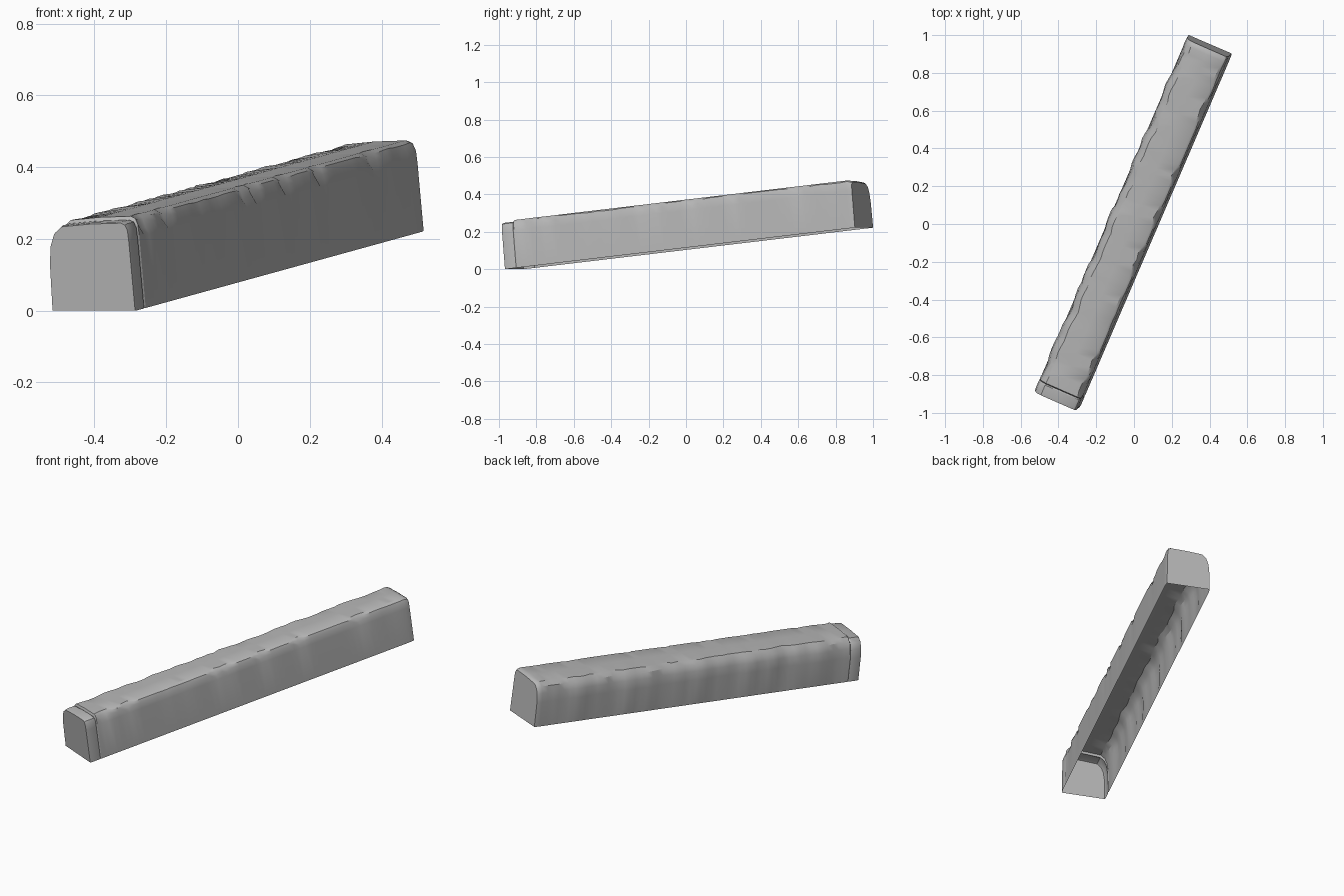
import bpy, bmesh, math, random
from mathutils import Vector

cube = bpy.data.objects.get("Cube")
if cube:
    bpy.data.objects.remove(cube, do_unlink=True)
random.seed(4)

# Weathered stone grey
stone = bpy.data.materials.new("stone_grey")
stone.use_nodes = True
grey = (0.47, 0.47, 0.47, 1)
stone.diffuse_color = grey
stone.node_tree.nodes["Principled BSDF"].inputs["Base Color"].default_value = grey

# Frame of the sloping beam: along its length, across it, and up from it
start = Vector((-0.4025, -0.918, 0.0))
end = Vector((0.4025, 0.952, 0.222))
length = (end - start).length
along = (end - start).normalized()
across = along.cross(Vector((0, 0, 1))).normalized()
up = across.cross(along)

# Cross-section, open underneath: (across, height)
profile = [(-0.126, 0), (-0.128, 0.14), (-0.123, 0.19), (-0.111, 0.225),
           (-0.088, 0.246), (0, 0.254), (0.095, 0.257), (0.108, 0.251),
           (0.115, 0.235), (0.118, 0.2), (0.128, 0)]
LEFT_EDGE, RIGHT_EDGE = range(1, 5), range(6, 9)


def section(s, width=1.0, height=1.0, wear=0.0):
    """Points of one cross-section, with worn edges."""
    wave = 0.004 * math.sin(s * 17) + 0.003 * math.sin(s * 41 + 1)
    chip = random.choice([0, 0, 0.3, 1]) * 0.012
    points = []
    for i, (a, h) in enumerate(profile):
        a, h = a * width, h * height
        if i in LEFT_EDGE:
            a += wear * (wave + random.uniform(-0.002, 0.003))
            h -= wear * random.uniform(0, 0.004) * (i > 2)
        elif i in RIGHT_EDGE:
            a -= wear * chip * 0.6
            h -= wear * chip * (i - 6) * 0.7
        points.append(start + along * s + across * a + up * h)
    return points


def loft(name, sections, close_start, close_end):
    """Skin a row of sections into a shell without an underside."""
    bm = bmesh.new()
    rows = [[bm.verts.new(p) for p in sec] for sec in sections]
    for r0, r1 in zip(rows, rows[1:]):
        for i in range(len(r0) - 1):
            bm.faces.new((r0[i], r1[i], r1[i + 1], r0[i + 1]))
    if close_start:
        bm.faces.new(rows[0])
    if close_end:
        bm.faces.new(rows[-1][::-1])
    bm.normal_update()
    # Keep the top facing upward
    if sum(f.normal.z * f.calc_area() for f in bm.faces) < 0:
        bmesh.ops.reverse_faces(bm, faces=bm.faces[:])
    mesh = bpy.data.meshes.new(name)
    bm.to_mesh(mesh)
    bm.free()
    obj = bpy.data.objects.new(name, mesh)
    bpy.context.collection.objects.link(obj)
    mesh.materials.append(stone)
    bpy.ops.object.select_all(action='DESELECT')
    obj.select_set(True)
    bpy.context.view_layer.objects.active = obj
    bpy.ops.object.shade_smooth_by_angle(angle=math.radians(32))
    return obj


# Front end block, slightly lower than the beam, with a step up to it
cap = 0.065
loft("front_end_block",
     [section(0, 0.985, 0.955), section(0.012, 1, 0.965),
      section(cap - 0.006, 1, 0.965), section(cap, 0.98, 0.95),
      section(cap + 0.006, 1, 1)],
     True, False)

# Long worn beam, with a softened back end
count = 56
body = [section(cap + 0.006)]
for k in range(1, count):
    s = cap + 0.006 + (length - cap - 0.04) * k / count
    body.append(section(s, wear=1.0))
body += [section(length - 0.03), section(length - 0.01, 0.99, 0.985),
         section(length, 0.975, 0.955)]
loft("worn_beam", body, False, True)
